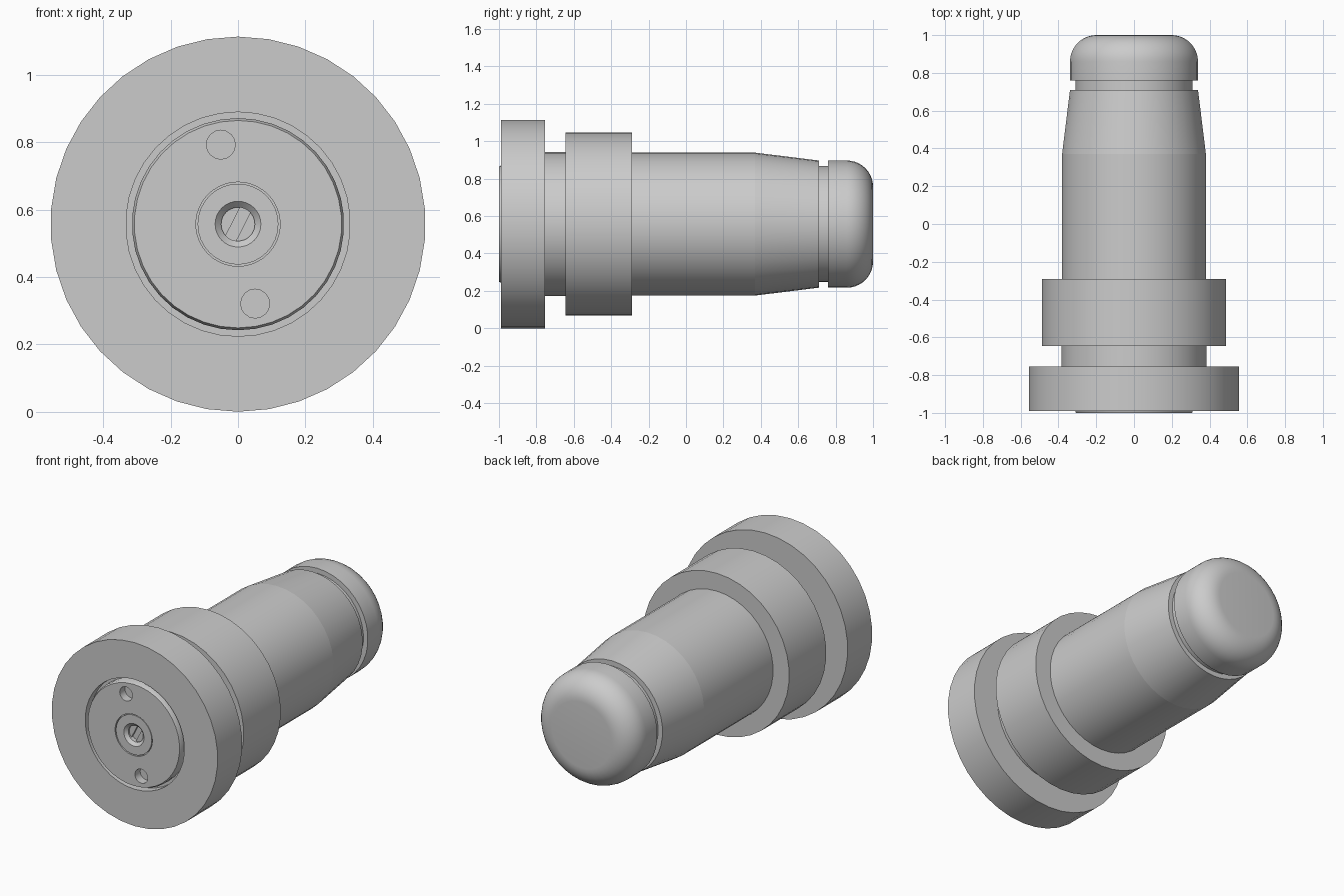
import bpy, bmesh
from math import sin, cos, pi, radians

if "Cube" in bpy.data.objects:
    bpy.data.objects.remove(bpy.data.objects["Cube"])

CZ = 0.557      # height of the long axis
SIDES = 38


def lathe(name, profile, sides=SIDES, x=0.0, z=CZ, creases=()):
    """Spin (radius, y) points round an axis parallel to y; ends are on the axis."""
    bm = bmesh.new()
    rings = []
    for r, y in profile:
        if r == 0:
            rings.append([bm.verts.new((x, y, z))] * sides)
        else:
            rings.append([bm.verts.new((x + r * sin(2 * pi * k / sides), y,
                                        z + r * cos(2 * pi * k / sides)))
                          for k in range(sides)])
    for a, b in zip(rings, rings[1:]):
        for k in range(sides):
            n = (k + 1) % sides
            bm.faces.new(list(dict.fromkeys((a[k], a[n], b[n], b[k]))))
    for i in creases:
        for k in range(sides):
            bm.edges.get((rings[i][k], rings[i][(k + 1) % sides])).smooth = False
    bmesh.ops.recalc_face_normals(bm, faces=bm.faces)
    return finish(name, bm)


def finish(name, bm):
    mesh = bpy.data.meshes.new(name)
    bm.to_mesh(mesh)
    bm.free()
    ob = bpy.data.objects.new(name, mesh)
    bpy.context.collection.objects.link(ob)
    return ob


def select(ob):
    bpy.ops.object.select_all(action='DESELECT')
    ob.select_set(True)
    bpy.context.view_layer.objects.active = ob


def smooth(ob):
    select(ob)
    bpy.ops.object.shade_smooth_by_angle(angle=radians(30), keep_sharp_edges=True)


def cut(ob, cutter):
    select(ob)
    mod = ob.modifiers.new("cut", 'BOOLEAN')
    mod.object, mod.solver = cutter, 'EXACT'
    bpy.ops.object.modifier_apply(modifier=mod.name)
    bpy.data.objects.remove(cutter)


# Stepped body: recessed base, flange, collar, tapered barrel
body = lathe("body", [
    (0, -0.94), (0.333, -0.94), (0.333, -0.99), (0.557, -0.99),
    (0.557, -0.755), (0.385, -0.755), (0.385, -0.645), (0.49, -0.645),
    (0.49, -0.29), (0.382, -0.29), (0.382, 0.37), (0.34, 0.71),
    (0.31, 0.71), (0.31, 0.77), (0, 0.77)], creases=(10,))
smooth(body)

# Rounded nose cap
arc = [(0.20 + 0.14 * cos(t * pi / 20), 0.86 + 0.14 * sin(t * pi / 20))
       for t in range(11)]
smooth(lathe("nose_cap", [(0, 0.76), (0.34, 0.76)] + arc + [(0, 1.0)]))

# Base plate with a socket for the centre plug and two spanner holes
plate = lathe("base_plate", [
    (0, -0.92), (0.315, -0.92), (0.315, -0.985), (0.308, -1.0),
    (0.125, -1.0), (0.125, -0.985), (0, -0.985)])
for s in (-1, 1):
    cut(plate, lathe("hole_cutter", [(0, -1.1), (0.043, -1.1), (0.043, -0.95), (0, -0.95)],
                     sides=16, x=0.051 * s, z=CZ - 0.236 * s))
cut(plate, lathe("centre_cutter", [(0, -1.1), (0.09, -1.1), (0.09, -0.945), (0, -0.945)]))
smooth(plate)

# Centre plug with a countersunk hole
smooth(lathe("centre_plug", [
    (0, -0.94), (0.09, -0.94), (0.09, -0.985), (0.12, -0.985), (0.12, -0.998),
    (0.068, -0.998), (0.05, -0.98), (0.05, -0.945), (0, -0.945)], sides=32))

# Slotted screw at the bottom of the hole
screw = lathe("slotted_screw", [(0, -0.942), (0.05, -0.942), (0.05, -0.97), (0, -0.97)], sides=32)
bpy.ops.mesh.primitive_cube_add(size=1, location=(0, -0.975, CZ),
                                rotation=(0, radians(27), 0))
slot = bpy.context.object
slot.scale = (0.034, 0.04, 0.2)
bpy.context.view_layer.update()
cut(screw, slot)
smooth(screw)
